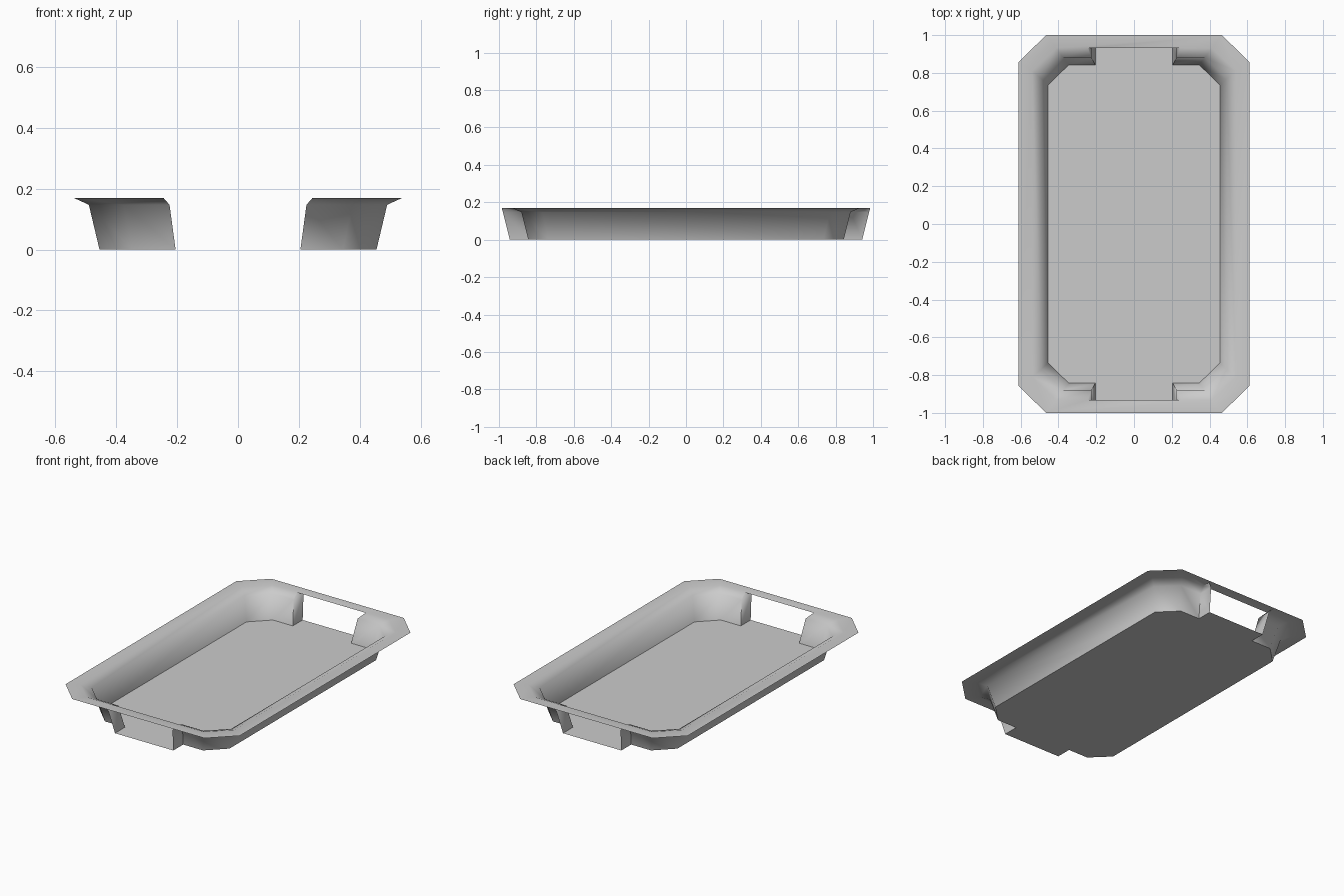
import bpy
import bmesh
import math

if "Cube" in bpy.data.objects:
    bpy.data.objects.remove(bpy.data.objects["Cube"])

# Wall profile levels: z, side x, corner y on the long side, corner x on the end,
# end y, handle notch half width, notch outer y
LEVELS = [
    (0.0,   0.455, 0.735, 0.345, 0.843, 0.205, 0.942),
    (0.147, 0.490, 0.768, 0.375, 0.880, 0.225, 0.979),
    (0.170, 0.540, 0.810, 0.412, 0.931, 0.245, 0.985),
]
RIM = (0.612, 0.857, 0.465, 1.0)


def mirror_ring(quarter):
    """Turn one quadrant of points into a full counter-clockwise ring."""
    ring = []
    for sx, sy, step in ((1, 1, 1), (-1, 1, -1), (-1, -1, 1), (1, -1, -1)):
        ring += [(sx * x, sy * y) for x, y in quarter[::step]]
    return ring


bm = bmesh.new()


def add_ring(quarter, z):
    return [bm.verts.new((x, y, z)) for x, y in mirror_ring(quarter)]


rings = []
for z, sx, cy, cx, ey, nx, ny in LEVELS:
    rings.append(add_ring([(sx, cy), (cx, ey), (nx, ey), (nx, ny)], z))

# floor with its two tongues under the handles
bm.faces.new(rings[0])

# sloped walls, left open at both handle notches
for low, high in zip(rings, rings[1:]):
    for i in range(16):
        if i not in (3, 11):
            j = (i + 1) % 16
            bm.faces.new((low[j], low[i], high[i], high[j]))

# flat rim, bridging over the handle openings
sx, cy, cx, ey = RIM
outer = add_ring([(sx, cy), (cx, ey)], LEVELS[-1][0])
top = rings[-1]
inner = [top[i] for i in (0, 1, 6, 7, 8, 9, 14, 15)]
for i in range(8):
    j = (i + 1) % 8
    between = {1: [top[5], top[2]], 5: [top[13], top[10]]}.get(i, [])
    bm.faces.new([inner[i], outer[i], outer[j], inner[j]] + between)

bm.normal_update()
mesh = bpy.data.meshes.new("tray")
bm.to_mesh(mesh)
bm.free()
tray = bpy.data.objects.new("tray", mesh)
bpy.context.collection.objects.link(tray)

# soft rolled wall, crisp floor and notch edges
bpy.context.view_layer.objects.active = tray
tray.select_set(True)
bpy.ops.object.shade_smooth_by_angle(angle=math.radians(60))
